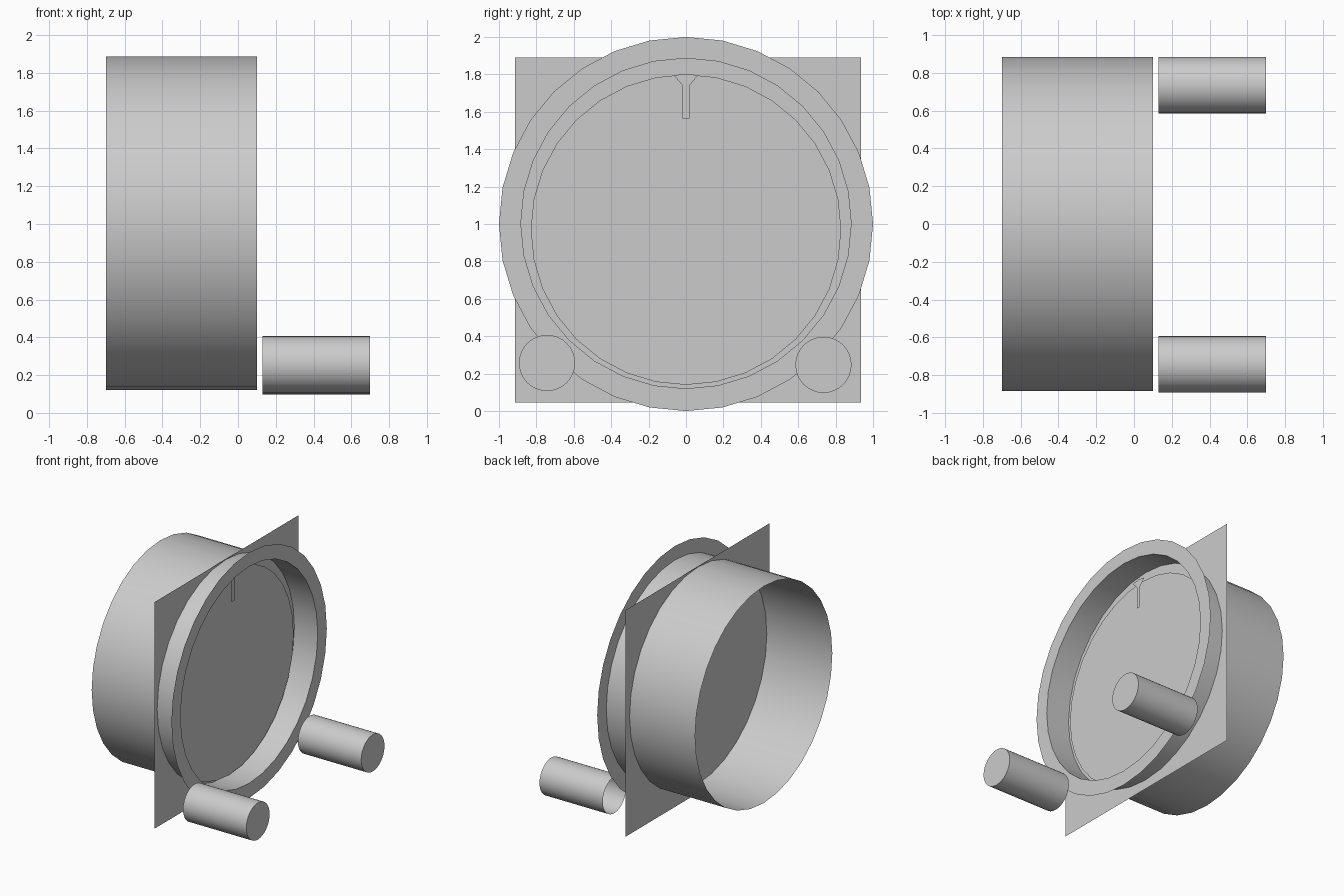
import bpy, bmesh, math

if "Cube" in bpy.data.objects:
    bpy.data.objects.remove(bpy.data.objects["Cube"])

grey = bpy.data.materials.new("light grey")
grey.diffuse_color = (0.6, 0.6, 0.6, 1)
grey.use_nodes = True
grey.node_tree.nodes["Principled BSDF"].inputs["Base Color"].default_value = grey.diffuse_color
SIDES = 32


def circle(bm, x, y, z, r):
    """Ring of vertices facing +x, starting at the top."""
    step = 2 * math.pi / SIDES
    return [bm.verts.new((x, y - r * math.sin(i * step), z + r * math.cos(i * step)))
            for i in range(SIDES)]


def bridge(bm, a, b):
    for i in range(SIDES):
        j = (i + 1) % SIDES
        bm.faces.new((a[i], a[j], b[j], b[i]))


def finish(name, bm, smooth=False):
    me = bpy.data.meshes.new(name)
    bm.to_mesh(me)
    bm.free()
    me.materials.append(grey)
    ob = bpy.data.objects.new(name, me)
    bpy.context.collection.objects.link(ob)
    if smooth:
        bpy.ops.object.select_all(action='DESELECT')
        ob.select_set(True)
        bpy.context.view_layer.objects.active = ob
        bpy.ops.object.shade_smooth_by_angle(angle=math.radians(35))
    return ob


def tube(name, x0, x1, y, z, r, cap=False):
    bm = bmesh.new()
    back, front = circle(bm, x0, y, z, r), circle(bm, x1, y, z, r)
    bridge(bm, back, front)
    if cap:
        bm.faces.new(front)
    finish(name, bm, True)


def disc(name, x, z, r):
    bm = bmesh.new()
    bm.faces.new(circle(bm, x, 0, z, r))
    finish(name, bm)


def sheet(name, x, outline):
    bm = bmesh.new()
    bm.faces.new([bm.verts.new((x, y, z)) for y, z in outline])
    finish(name, bm)


# Open housing drum
tube("housing_tube", -0.7, 0.1, 0, 1.003, 0.883)

# Flat bezel around the front edge of the drum
bm = bmesh.new()
bridge(bm, circle(bm, 0.1, 0, 1.0, 1.0), circle(bm, 0.1, 0, 1.003, 0.883))
finish("bezel_ring", bm)

# Square mounting panel crossing the drum
sheet("mounting_panel", -0.11,
      [(-0.915, 0.045), (0.935, 0.045), (0.935, 1.89), (-0.915, 1.89)])

# Dial faces inside the recess
disc("dial_face", -0.08, 0.97, 0.83)
disc("dial_center", -0.075, 0.973, 0.527)

# Y-shaped index pointer at the top of the dial
sheet("index_pointer", -0.045,
      [(-0.018, 1.565), (0.018, 1.565), (0.018, 1.74), (0.065, 1.795),
       (0, 1.803), (-0.065, 1.795), (-0.018, 1.74)])

# Adjustment knobs, capped at the front and open behind
tube("left_knob", 0.13, 0.7, -0.743, 0.257, 0.15, cap=True)
tube("right_knob", 0.13, 0.7, 0.735, 0.247, 0.15, cap=True)
